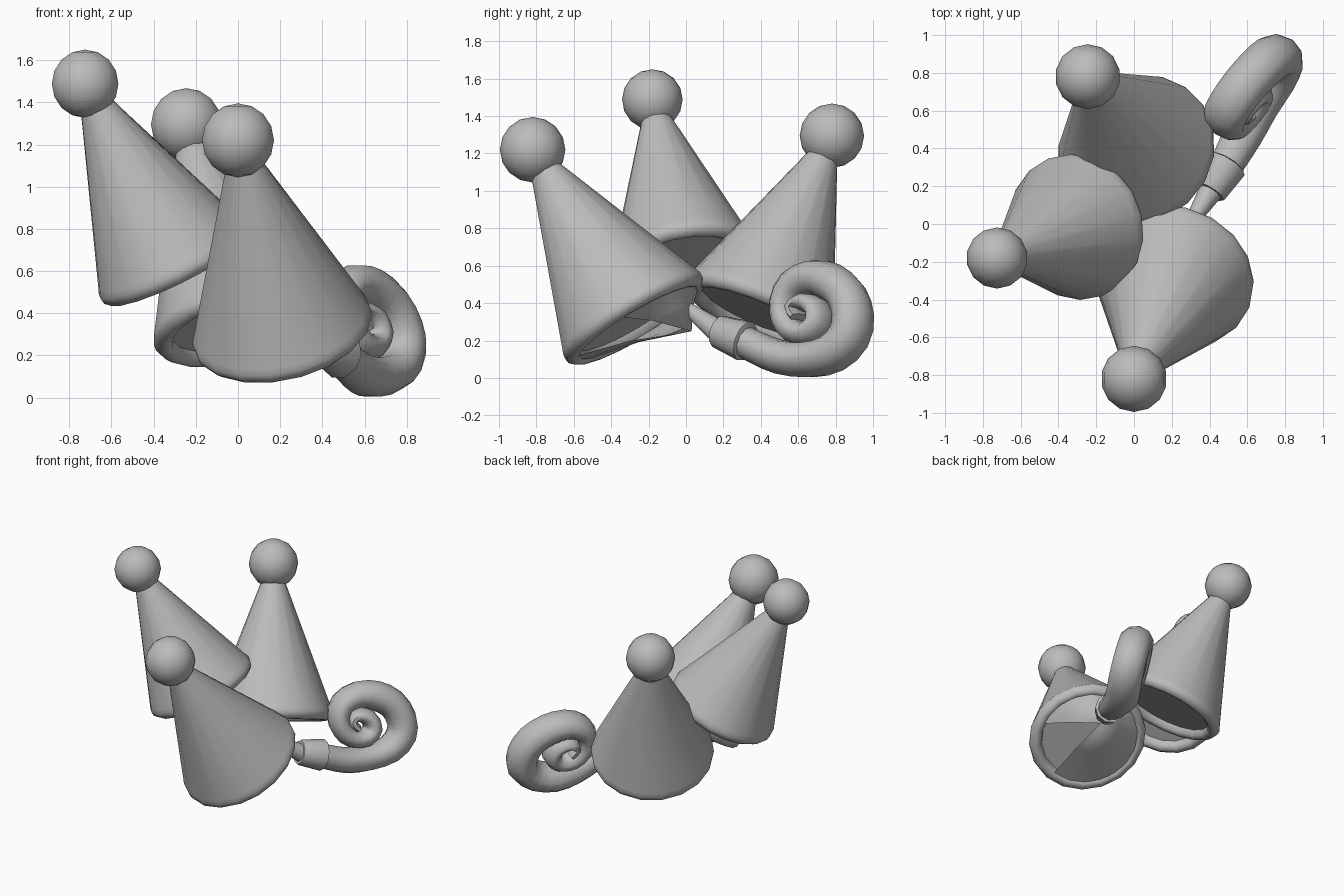
import bpy, bmesh, math
from mathutils import Vector

if "Cube" in bpy.data.objects:
    bpy.data.objects.remove(bpy.data.objects["Cube"])

grey = bpy.data.materials.new("plain_grey")
grey.diffuse_color = (0.5, 0.5, 0.5, 1)
grey.use_nodes = True
grey.node_tree.nodes["Principled BSDF"].inputs["Base Color"].default_value = grey.diffuse_color


def finish(name, bm, angle=40):
    bmesh.ops.recalc_face_normals(bm, faces=bm.faces)
    mesh = bpy.data.meshes.new(name)
    bm.to_mesh(mesh)
    bm.free()
    obj = bpy.data.objects.new(name, mesh)
    bpy.context.collection.objects.link(obj)
    obj.data.materials.append(grey)
    bpy.ops.object.select_all(action='DESELECT')
    obj.select_set(True)
    bpy.context.view_layer.objects.active = obj
    bpy.ops.object.shade_smooth_by_angle(angle=math.radians(angle))


def skin(bm, rings):
    """Bridge closed rings of points and cap both ends."""
    rings = [[bm.verts.new(p) for p in ring] for ring in rings]
    n = len(rings[0])
    for lo, hi in zip(rings, rings[1:]):
        for i in range(n):
            j = (i + 1) % n
            bm.faces.new((lo[i], lo[j], hi[j], hi[i]))
    bm.faces.new(rings[0])
    bm.faces.new(rings[-1])


def circle(center, e1, e2, r1, r2, n):
    return [center + e1 * (r1 * math.cos(2 * math.pi * i / n))
            + e2 * (r2 * math.sin(2 * math.pi * i / n)) for i in range(n)]


def lathe(name, start, end, profile, sides=18, angle=40):
    """Spin (radius, distance) points around the axis from start towards end."""
    start, end = Vector(start), Vector(end)
    axis = (end - start).normalized()
    turn = axis.to_track_quat('Z', 'Y')
    e1, e2 = turn @ Vector((1, 0, 0)), turn @ Vector((0, 1, 0))
    bm = bmesh.new()
    skin(bm, [circle(start + axis * t, e1, e2, r, r, sides) for r, t in profile])
    finish(name, bm, angle)


# Party hats: name, ball centre, ball radius, rim centre, rim radius
hats = [
    ("front", (0.0, -0.82, 1.22), 0.175, (0.215, -0.265, 0.30), 0.435),
    ("left", (-0.725, -0.18, 1.488), 0.162, (-0.293, -0.01, 0.615), 0.393),
    ("back", (-0.245, 0.78, 1.295), 0.172, (0.02, 0.378, 0.335), 0.43),
]
for name, ball, ball_r, rim, rim_r in hats:
    length = (Vector(rim) - Vector(ball)).length
    # Cone with a rounded, thick rim around a recessed bottom
    lathe(name + "_hat", ball, rim, [
        (0.075, 0.10), (0.095, 0.16), (rim_r - 0.014, length - 0.07),
        (rim_r - 0.002, length - 0.04), (rim_r - 0.006, length - 0.01),
        (rim_r - 0.03, length + 0.014), (rim_r - 0.055, length + 0.018),
        (rim_r - 0.082, length + 0.004), (rim_r - 0.095, length - 0.035)], angle=50)
    # Ball on the tip
    bm = bmesh.new()
    bmesh.ops.create_uvsphere(bm, u_segments=14, v_segments=8, radius=ball_r)
    bmesh.ops.translate(bm, verts=bm.verts, vec=ball)
    finish(name + "_hat_ball", bm, 60)

# Folded lining drawn from the front hat's rim to a point by the mouthpiece
rim_c = Vector(hats[0][3])
axis = (rim_c - Vector(hats[0][1])).normalized()
e1 = Vector((-1, 1, 0))
e1 = (e1 - axis * e1.dot(axis)).normalized()
e2 = axis.cross(e1)
tip_at = Vector((0.34, 0.03, 0.25))
bm = bmesh.new()
tip = bm.verts.new(tip_at)
rows = []
for i in range(14):
    a = math.radians(222 + 290 * i / 13)
    outer = rim_c + (e1 * math.cos(a) + e2 * math.sin(a)) * 0.385
    middle = (outer + tip_at) / 2 - axis * 0.02
    rows.append((bm.verts.new(outer), bm.verts.new(middle)))
for (a, am), (b, bm_) in zip(rows, rows[1:]):
    bm.faces.new((a, b, bm_, am))
    bm.faces.new((am, bm_, tip))
finish("front_hat_lining", bm)

# Blower mouthpiece and sleeve
lathe("mouthpiece", (0.29, -0.01, 0.385), (0.41, 0.18, 0.245),
      [(0.03, 0.0), (0.036, 0.03), (0.066, 0.27)], 12)
lathe("sleeve", (0.40, 0.17, 0.25), (0.495, 0.325, 0.195),
      [(0.085, 0.0), (0.09, 0.01), (0.112, 0.18), (0.09, 0.19)], 10)


# Curled paper tube: x, y, z, half thickness, half width
def coil_x(y, z):
    return 0.20 + 0.74 * y - 0.30 * z


path = [(0.47, 0.28, 0.21, 0.085, 0.09), (0.525, 0.38, 0.16, 0.088, 0.10),
        (0.585, 0.50, 0.112, 0.092, 0.115)]
coil = [
    (0.65, 0.097, 0.096), (0.78, 0.13, 0.10), (0.87, 0.22, 0.108), (0.892, 0.33, 0.108),
    (0.86, 0.44, 0.105), (0.78, 0.51, 0.105), (0.68, 0.535, 0.095), (0.58, 0.49, 0.085),
    (0.535, 0.40, 0.075), (0.54, 0.31, 0.072), (0.585, 0.245, 0.07), (0.66, 0.235, 0.065),
    (0.715, 0.29, 0.065), (0.705, 0.37, 0.06), (0.64, 0.40, 0.048), (0.595, 0.36, 0.04),
    (0.62, 0.31, 0.035)]
for i, (y, z, r) in enumerate(coil):
    path.append((coil_x(y, z), y, z, r, 0.13 - 0.0015 * i))
path = [Vector(p) for p in path]
# Smooth the path with one midpoint per span
fine = []
for i in range(len(path) - 1):
    a, b = path[i], path[i + 1]
    before = path[i - 1] if i else a
    after = path[min(i + 2, len(path) - 1)]
    fine += [a, (a + b) * 0.5625 - (before + after) * 0.0625]
fine.append(path[-1])
flat = Vector((1, -0.74, 0.30)).normalized()
rings = []
for i, p in enumerate(fine):
    along = (fine[min(i + 1, len(fine) - 1)] - fine[max(i - 1, 0)]).to_3d()
    inward = flat.cross(along).normalized()
    rings.append(circle(p.to_3d(), inward, flat, p[3], p[4], 10))
bm = bmesh.new()
skin(bm, rings)
finish("curled_tube", bm, 60)
